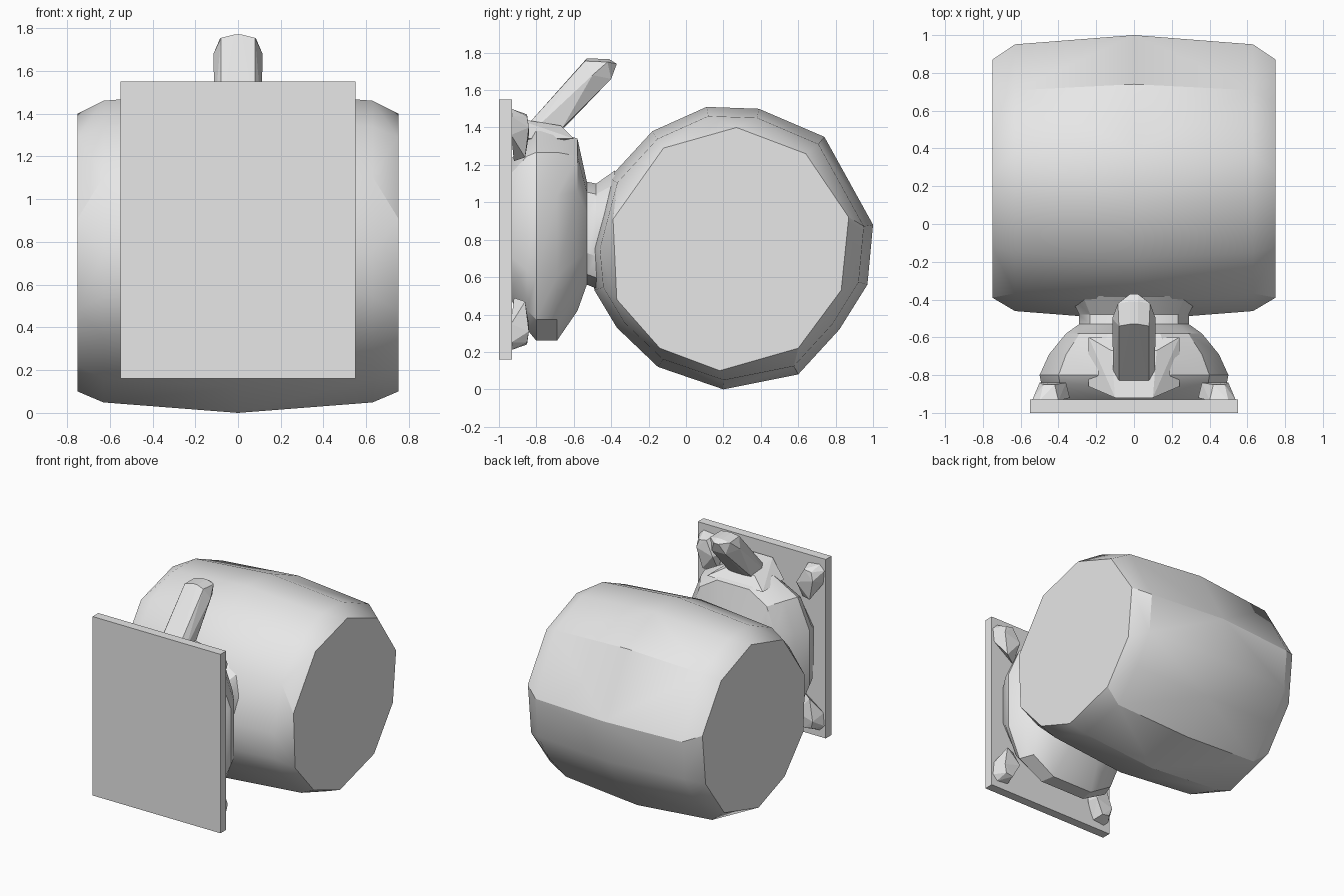
import bpy, bmesh, math

if "Cube" in bpy.data.objects:
    bpy.data.objects.remove(bpy.data.objects["Cube"])

grey = bpy.data.materials.new("light grey")
grey.diffuse_color = (0.8, 0.8, 0.8, 1)
grey.use_nodes = True
grey.node_tree.nodes["Principled BSDF"].inputs["Base Color"].default_value = grey.diffuse_color


def finish(name, bm, angle):
    bmesh.ops.recalc_face_normals(bm, faces=bm.faces[:])
    mesh = bpy.data.meshes.new(name)
    bm.to_mesh(mesh)
    bm.free()
    mesh.materials.append(grey)
    ob = bpy.data.objects.new(name, mesh)
    bpy.context.collection.objects.link(ob)
    bpy.ops.object.select_all(action='DESELECT')
    ob.select_set(True)
    bpy.context.view_layer.objects.active = ob
    if angle:
        bpy.ops.object.shade_smooth_by_angle(angle=math.radians(angle))
    return ob


def hull(name, points, angle=0):
    """Faceted solid wrapped around a few corner points."""
    bm = bmesh.new()
    for p in points:
        bm.verts.new(p)
    res = bmesh.ops.convex_hull(bm, input=bm.verts[:])
    junk = [g for g in res["geom_interior"] if isinstance(g, bmesh.types.BMVert)]
    bmesh.ops.delete(bm, geom=junk, context='VERTS')
    bmesh.ops.dissolve_limit(bm, angle_limit=0.02, verts=bm.verts[:], edges=bm.edges[:])
    return finish(name, bm, angle)


def loft(name, rings, angle):
    """Skin closed rings of equal length and cap both ends."""
    bm = bmesh.new()
    loops = [[bm.verts.new(p) for p in ring] for ring in rings]
    n = len(loops[0])
    for a, b in zip(loops, loops[1:]):
        for i in range(n):
            j = (i + 1) % n
            bm.faces.new((a[i], a[j], b[j], b[i]))
    bm.faces.new(loops[0])
    bm.faces.new(loops[-1])
    return finish(name, bm, angle)


# Drum: barrel lying along x, widest in the middle, with flat ten-sided ends
belly = [(0.11, 1.51), (0.39, 1.50), (0.74, 1.35), (0.92, 1.0), (1.0, 0.88),
         (0.97, 0.56), (0.82, 0.32), (0.60, 0.08), (0.20, 0.0), (-0.15, 0.12),
         (-0.37, 0.33), (-0.49, 0.53), (-0.51, 0.75), (-0.41, 1.13), (-0.18, 1.38)]
end = [(0.27, 1.40), (0.64, 1.26), (0.87, 0.92), (0.83, 0.53), (0.60, 0.22),
       (0.18, 0.10), (-0.14, 0.22), (-0.37, 0.48), (-0.39, 0.91), (-0.12, 1.29)]
CY, CZ = 0.245, 0.755
pts = [(0, y, z) for y, z in belly]
for s in (-1, 1):
    pts += [(s * 0.63, CY + (y - CY) * 0.935, CZ + (z - CZ) * 0.935) for y, z in belly]
    pts += [(s * 0.75, y, z) for y, z in end]
hull("drum", pts, 30)

# Mounting plate
hull("plate", [(x, y, z) for x in (-0.55, 0.55) for y in (-1, -0.93) for z in (0.16, 1.55)])


# Body and neck: rounded sections running from the plate into the drum
def section(y, hx, lo, hi, n=12, power=0.72):
    ring = []
    for i in range(n):
        a = 2 * math.pi * (i + 0.5) / n
        c, s = math.cos(a), math.sin(a)
        x = math.copysign(abs(c) ** power, c) / math.cos(math.pi / n) ** power
        z = math.copysign(abs(s) ** power, s) / math.cos(math.pi / n) ** power
        ring.append((hx * x, y, (lo + hi) / 2 + (hi - lo) / 2 * z))
    return ring


loft("body", [section(*r) for r in (
    (-0.935, 0.44, 0.48, 1.23), (-0.85, 0.49, 0.32, 1.35), (-0.80, 0.50, 0.26, 1.38),
    (-0.69, 0.45, 0.26, 1.38), (-0.58, 0.36, 0.42, 1.34), (-0.53, 0.29, 0.56, 1.11),
    (-0.48, 0.29, 0.54, 1.10), (-0.38, 0.34, 0.46, 1.17))], 28)

# Four corner claws gripping the plate
claw = [(0.40, -0.935, 1.49), (0.50, -0.935, 1.50), (0.54, -0.935, 1.46), (0.53, -0.935, 1.36),
        (0.42, -0.85, 1.47), (0.48, -0.85, 1.46), (0.50, -0.84, 1.40),
        (0.34, -0.92, 1.36), (0.36, -0.84, 1.36), (0.46, -0.86, 1.24), (0.36, -0.92, 1.22)]
MID = 0.855
for sx, side in ((-1, "left"), (1, "right")):
    for sz, level in ((-1, "lower"), (1, "upper")):
        hull(f"{level}_{side}_claw", [(sx * x, y, MID + sz * (z - MID)) for x, y, z in claw])

# Raised saddle under the lever
hull("lever_saddle", [(s * x, y, z) for s in (-1, 1) for x, y, z in (
    (0.12, -0.84, 1.41), (0.12, -0.67, 1.41), (0.24, -0.86, 1.34),
    (0.24, -0.60, 1.34), (0.10, -0.92, 1.30), (0.10, -0.92, 1.45))])

# Tilted lever with a blunt tip
hull("lever", [(s * x, y, z) for s in (-1, 1) for x, y, z in (
    (0.08, -0.86, 1.40), (0.11, -0.80, 1.40), (0.10, -0.66, 1.40), (0.05, -0.65, 1.40),
    (0.08, -0.54, 1.755), (0.02, -0.53, 1.77), (0.115, -0.50, 1.68),
    (0.085, -0.42, 1.75), (0.02, -0.41, 1.765), (0.02, -0.37, 1.74), (0.06, -0.40, 1.66))])
